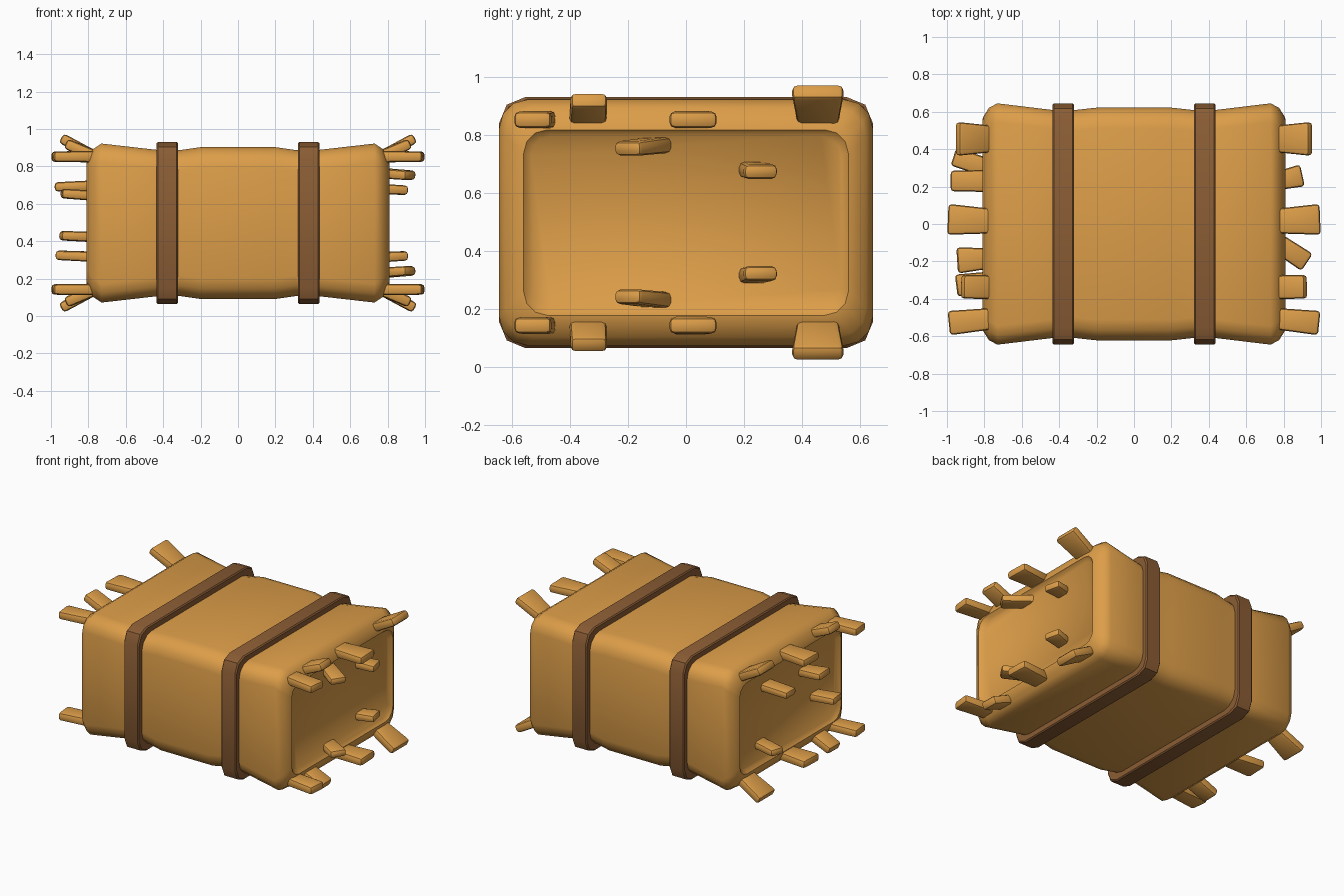
import bpy, bmesh, math
from mathutils import Vector

if "Cube" in bpy.data.objects:
    bpy.data.objects.remove(bpy.data.objects["Cube"])

CZ = 0.497  # height of the bale's long axis


def material(name, rgb):
    m = bpy.data.materials.new(name)
    m.diffuse_color = (*rgb, 1)
    m.use_nodes = True
    m.node_tree.nodes["Principled BSDF"].inputs["Base Color"].default_value = m.diffuse_color
    return m


hay = material("golden hay", (0.72, 0.34, 0.066))
twine = material("brown twine", (0.26, 0.11, 0.035))


def finish(bm, name, mat, angle):
    bmesh.ops.recalc_face_normals(bm, faces=bm.faces)
    me = bpy.data.meshes.new(name)
    bm.to_mesh(me)
    bm.free()
    ob = bpy.data.objects.new(name, me)
    bpy.context.collection.objects.link(ob)
    me.materials.append(mat)
    bpy.ops.object.select_all(action='DESELECT')
    ob.select_set(True)
    bpy.context.view_layer.objects.active = ob
    bpy.ops.object.shade_smooth_by_angle(angle=math.radians(angle))
    return ob


def section(x, hy, hz, r, seg):
    """Rounded rectangle across the x axis."""
    pts = []
    for q, (sy, sz) in enumerate([(1, 1), (-1, 1), (-1, -1), (1, -1)]):
        for i in range(seg + 1):
            a = math.pi / 2 * (q + i / seg)
            pts.append((x, sy * (hy - r) + r * math.cos(a),
                        CZ + sz * (hz - r) + r * math.sin(a)))
    return pts


def loft(name, sections, mat, angle, closed=False):
    bm = bmesh.new()
    rings = [[bm.verts.new(p) for p in s] for s in sections]
    pairs = list(zip(rings, rings[1:]))
    if closed:
        pairs.append((rings[-1], rings[0]))
    for a, b in pairs:
        for i in range(len(a)):
            j = (i + 1) % len(a)
            bm.faces.new((a[i], a[j], b[j], b[i]))
    if not closed:
        bm.faces.new(rings[0])
        bm.faces.new(rings[-1])
    return finish(bm, name, mat, angle)


# Bale body: pinched under the straps, rounded rim, slightly sunken ends
half = [(0.20, 0.622, 0.406, 0.11), (0.31, 0.61, 0.39, 0.11),
        (0.44, 0.61, 0.392, 0.10), (0.73, 0.645, 0.425, 0.10),
        (0.775, 0.622, 0.395, 0.10), (0.805, 0.575, 0.345, 0.09),
        (0.81, 0.56, 0.32, 0.08), (0.785, 0.535, 0.30, 0.07)]
rows = [(-x, *r) for x, *r in reversed(half)] + half
loft("bale_body", [section(*r, 3) for r in rows], hay, 50)

# Straps around the bale
for side, x in (("left", -0.378), ("right", 0.378)):
    w = 0.058
    loft("strap_" + side,
         [section(x - w, 0.58, 0.36, 0.08, 2), section(x - w, 0.638, 0.426, 0.09, 2),
          section(x - w + 0.008, 0.645, 0.433, 0.09, 2),
          section(x + w - 0.008, 0.645, 0.433, 0.09, 2),
          section(x + w, 0.638, 0.426, 0.09, 2), section(x + w, 0.58, 0.36, 0.08, 2)],
         twine, 30, closed=True)


def straw(name, base, tip, w0, w1, t=0.062):
    """Flat tuft widening or narrowing from base to tip, with bevelled edges."""
    base, tip = Vector(base), Vector(tip)
    d = (tip - base).normalized()
    side = Vector((0, 0, 1)).cross(d).normalized()
    up = d.cross(side)
    bm = bmesh.new()
    ends = []
    for p, w, th in ((base, w0, t), (tip, w1, t * 0.9)):
        ends.append([bm.verts.new(p + side * w / 2 * a + up * th / 2 * b)
                     for a, b in ((1, 1), (-1, 1), (-1, -1), (1, -1))])
    a, b = ends
    bm.faces.new(a)
    bm.faces.new(b)
    for i in range(4):
        j = (i + 1) % 4
        bm.faces.new((a[i], a[j], b[j], b[i]))
    bmesh.ops.bevel(bm, geom=bm.edges[:], offset=0.018, segments=2,
                    profile=0.5, affect='EDGES')
    finish(bm, name, hay, 40)


# Tufts around the rim, on both ends, mirrored top to bottom
rim = [  # base (x, y, height above axis), tip, base width, tip width
    ((0.70, -0.50, 0.355), (0.99, -0.53, 0.355), 0.11, 0.13),
    ((0.70, -0.34, 0.33), (0.92, -0.335, 0.425), 0.13, 0.125),
    ((0.75, 0.015, 0.355), (0.995, 0.025, 0.355), 0.13, 0.165),
    ((0.71, 0.455, 0.325), (0.945, 0.455, 0.455), 0.13, 0.18)]
for sx, end in ((1, "right"), (-1, "left")):
    for sz, level in ((1, "top"), (-1, "bottom")):
        for i, (b, t, w0, w1) in enumerate(rim):
            straw(f"rim_tuft_{end}_{level}_{i}", (sx * b[0], b[1], CZ + sz * b[2]),
                  (sx * t[0], t[1], CZ + sz * t[2]), w0, w1)

# Tufts on the end faces
inner_right = [((0.72, -0.07, 0.27), (0.925, -0.205, 0.255), 0.10, 0.11),
               ((0.72, 0.22, 0.185), (0.90, 0.26, 0.175), 0.09, 0.12)]
for sz, level in ((1, "top"), (-1, "bottom")):
    for i, (b, t, w0, w1) in enumerate(inner_right):
        straw(f"face_tuft_right_{level}_{i}", (b[0], b[1], CZ + sz * b[2]),
              (t[0], t[1], CZ + sz * t[2]), w0, w1, 0.056)
inner_left = [((-0.72, 0.23, 0.70), (-0.98, 0.23, 0.69), 0.12, 0.11),
              ((-0.72, -0.18, 0.64), (-0.945, -0.195, 0.655), 0.10, 0.14),
              ((-0.72, 0.28, 0.315), (-0.965, 0.36, 0.325), 0.10, 0.10),
              ((-0.72, -0.30, 0.42), (-0.95, -0.33, 0.43), 0.10, 0.12)]
for i, args in enumerate(inner_left):
    straw(f"face_tuft_left_{i}", *args, 0.056)
